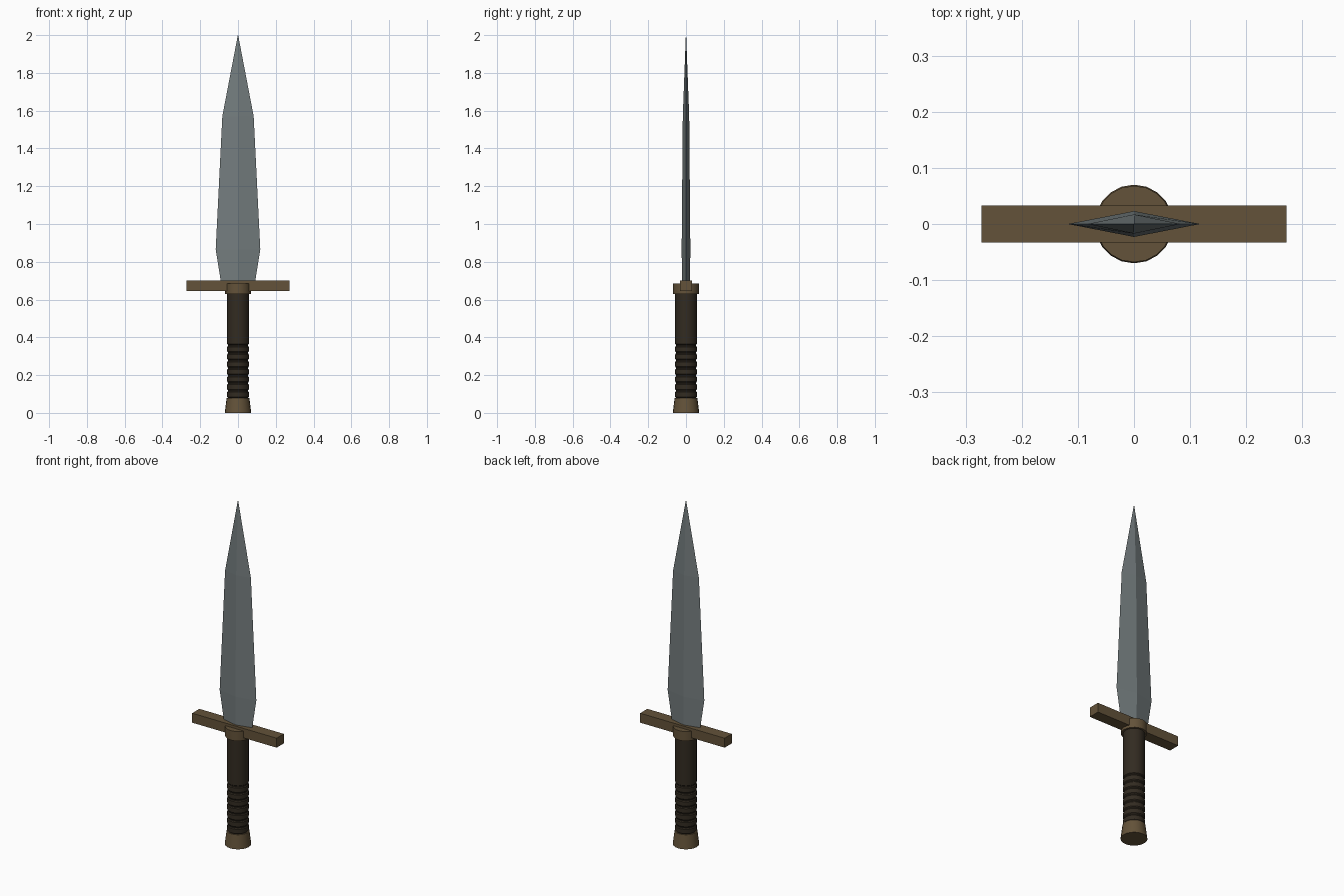
import bpy, bmesh, math

if "Cube" in bpy.data.objects:
    bpy.data.objects.remove(bpy.data.objects["Cube"])


def material(name, rgb):
    m = bpy.data.materials.new(name)
    m.diffuse_color = (*rgb, 1)
    m.use_nodes = True
    m.node_tree.nodes["Principled BSDF"].inputs["Base Color"].default_value = m.diffuse_color
    return m


STEEL = material("steel grey", (0.175, 0.205, 0.21))
BRONZE = material("dull bronze", (0.125, 0.085, 0.041))
LEATHER = material("dark leather", (0.032, 0.024, 0.015))


def add_object(name, bm, mat):
    bmesh.ops.recalc_face_normals(bm, faces=bm.faces)
    mesh = bpy.data.meshes.new(name)
    bm.to_mesh(mesh)
    bm.free()
    mesh.materials.append(mat)
    ob = bpy.data.objects.new(name, mesh)
    bpy.context.collection.objects.link(ob)
    return ob


def loft(name, rings, mat, smooth=False):
    """Skin a stack of equal-length rings of points and cap both ends."""
    bm = bmesh.new()
    loops = [[bm.verts.new(p) for p in ring] for ring in rings]
    n = len(loops[0])
    for a, b in zip(loops, loops[1:]):
        for i in range(n):
            j = (i + 1) % n
            bm.faces.new((a[i], a[j], b[j], b[i]))
    bm.faces.new(loops[0])
    bm.faces.new(loops[-1])
    bmesh.ops.remove_doubles(bm, verts=bm.verts, dist=1e-5)
    ob = add_object(name, bm, mat)
    if smooth:
        bpy.ops.object.select_all(action='DESELECT')
        bpy.context.view_layer.objects.active = ob
        ob.select_set(True)
        bpy.ops.object.shade_smooth_by_angle(angle=math.radians(30))
    return ob


def lathe(name, profile, mat, sides=20):
    rings = [[(r * math.cos(2 * math.pi * i / sides),
               r * math.sin(2 * math.pi * i / sides), z) for i in range(sides)]
             for r, z in profile]
    return loft(name, rings, mat, smooth=True)


# Blade: diamond cross-sections (half width, half thickness, height)
sections = [(0.09, 0.021, 0.69), (0.118, 0.023, 0.865),
            (0.083, 0.017, 1.57), (0.0008, 0.0008, 2.0)]
loft("blade", [[(w, 0, z), (0, t, z), (-w, 0, z), (0, -t, z)]
               for w, t, z in sections], STEEL)

# Crossguard bar
x, y = 0.272, 0.033
loft("crossguard", [[(x, y, z), (-x, y, z), (-x, -y, z), (x, -y, z)]
                    for z in (0.645, 0.70)], BRONZE)

# Collar around the guard
lathe("collar", [(0.068, 0.63), (0.068, 0.685)], BRONZE)

# Grip: wound rings on the lower half, plain above
profile = [(0.053, 0.07)]
for k in range(7):
    z = 0.08 + k * 0.04
    profile += [(0.053, z), (0.057, z + 0.005), (0.057, z + 0.03), (0.053, z + 0.035)]
profile += [(0.053, 0.36), (0.057, 0.364), (0.057, 0.64)]
lathe("grip", profile, LEATHER)

# Flared pommel
lathe("pommel", [(0.07, 0.0), (0.06, 0.08)], BRONZE)
